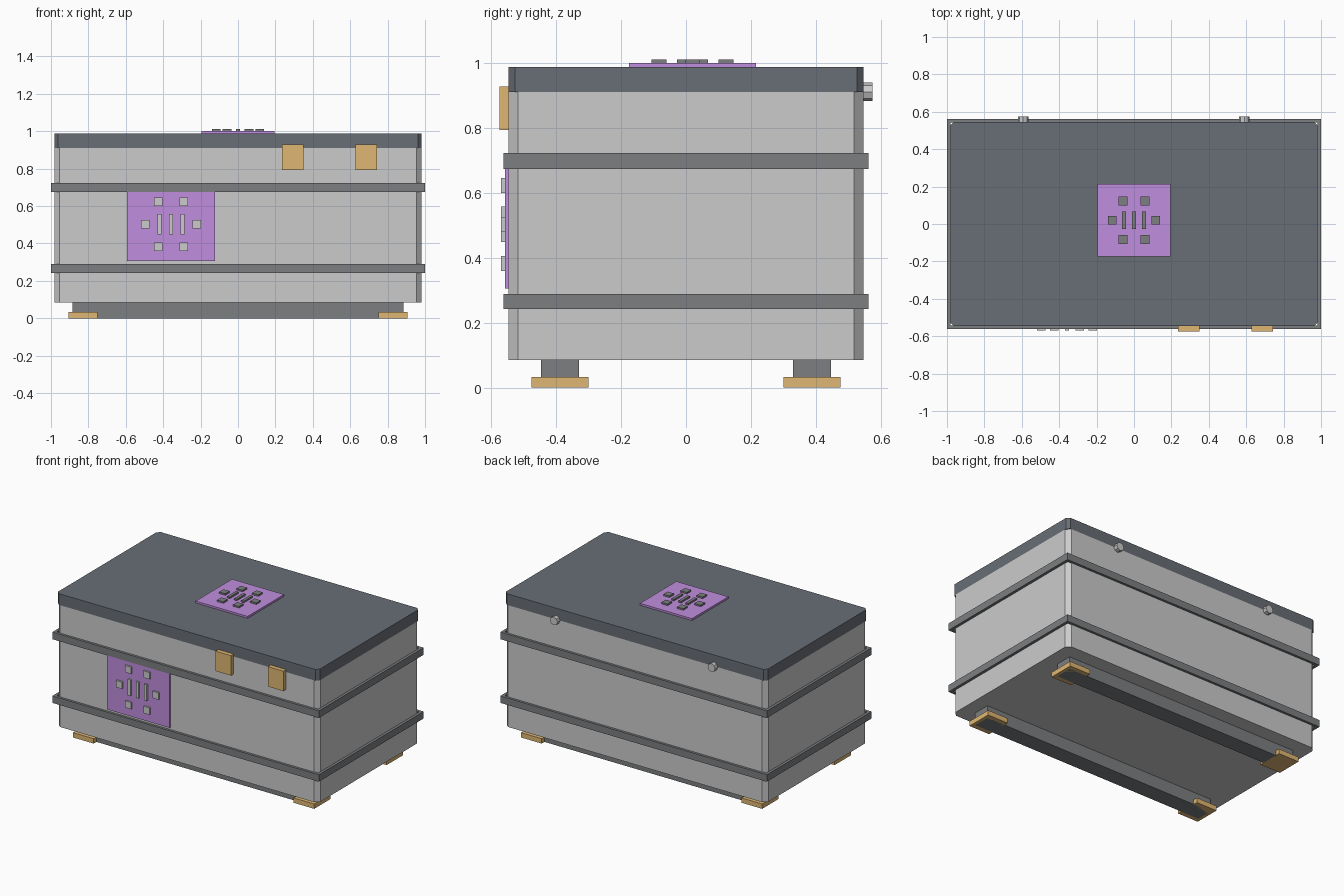
import bpy, bmesh, math
from mathutils import Matrix

if "Cube" in bpy.data.objects:
    bpy.data.objects.remove(bpy.data.objects["Cube"])


def material(name, rgb):
    m = bpy.data.materials.new(name)
    m.diffuse_color = (*rgb, 1)
    m.use_nodes = True
    m.node_tree.nodes["Principled BSDF"].inputs["Base Color"].default_value = m.diffuse_color
    return m


SLATE = material("slate", (0.14, 0.155, 0.18))
STEEL = material("steel", (0.2, 0.21, 0.22))
BRASS = material("brass", (0.74, 0.47, 0.17))
PURPLE = material("purple", (0.53, 0.27, 0.73))


def finish(name, bm, mat=None):
    bmesh.ops.recalc_face_normals(bm, faces=bm.faces)
    me = bpy.data.meshes.new(name)
    bm.to_mesh(me)
    bm.free()
    ob = bpy.data.objects.new(name, me)
    bpy.context.collection.objects.link(ob)
    if mat:
        me.materials.append(mat)
    return ob


def boxes(name, items, mat=None):
    """One object from (x0, x1, y0, y1, z0, z1) boxes."""
    bm = bmesh.new()
    for x0, x1, y0, y1, z0, z1 in items:
        m = (Matrix.Translation(((x0 + x1) / 2, (y0 + y1) / 2, (z0 + z1) / 2))
             @ Matrix.Diagonal((x1 - x0, y1 - y0, z1 - z0, 1)))
        bmesh.ops.create_cube(bm, size=1, matrix=m)
    return finish(name, bm, mat)


def chamfered_block(name, hx, hy, z0, z1, c, mat=None):
    """Block whose four upright corners are cut flat."""
    pts = [(hx, hy - c), (hx - c, hy), (c - hx, hy), (-hx, hy - c),
           (-hx, c - hy), (c - hx, -hy), (hx - c, -hy), (hx, c - hy)]
    bm = bmesh.new()
    base = bm.faces.new([bm.verts.new((x, y, z0)) for x, y in pts])
    ext = bmesh.ops.extrude_face_region(bm, geom=[base], use_keep_orig=True)
    top = [v for v in ext["geom"] if isinstance(v, bmesh.types.BMVert)]
    bmesh.ops.translate(bm, verts=top, vec=(0, 0, z1 - z0))
    return finish(name, bm, mat)


def pattern(dx, dz, side, bar_dx, size, bar_w, bar_h):
    """Rectangles (u, v, width, height) of the raised decoration."""
    rects = [(sx * dx, sz * dz, size, size) for sx in (-1, 1) for sz in (-1, 1)]
    rects += [(s * side, 0, size, size) for s in (-1, 1)]
    rects += [(k * bar_dx, 0, bar_w, bar_h) for k in (-1, 0, 1)]
    return rects


HX, HY = 0.982, 0.546

# Body and lid
chamfered_block("crate_body", HX, HY, 0.085, 0.911, 0.028)
chamfered_block("lid", HX, HY, 0.911, 0.987, 0.02, SLATE)

# Reinforcing bands: four strips around the body each
BX, BY, T = 1.0, 0.562, 0.02
for name, z0, z1 in (("lower_band", 0.242, 0.289), ("upper_band", 0.674, 0.722)):
    boxes(name, [(-BX, BX, -BY, T - BY, z0, z1), (-BX, BX, BY - T, BY, z0, z1),
                 (-BX, T - BX, T - BY, BY - T, z0, z1),
                 (BX - T, BX, T - BY, BY - T, z0, z1)], STEEL)

# Skids and foot pads
for side, s in (("front", -1), ("back", 1)):
    ya, yb = sorted((s * 0.33, s * 0.446))
    boxes(side + "_skid", [(-0.885, 0.885, ya, yb, 0, 0.085)], STEEL)
    ya, yb = sorted((s * 0.30, s * 0.476))
    boxes(side + "_foot_pads", [(-0.905, -0.75, ya, yb, 0, 0.033),
                                (0.75, 0.905, ya, yb, 0, 0.033)], BRASS)

# Latches on the front
for name, x in (("left_latch", 0.292), ("right_latch", 0.685)):
    boxes(name, [(x - 0.058, x + 0.058, -0.575, -0.54, 0.793, 0.928)], BRASS)

# Front panel with raised blocks
cx, cz = -0.358, 0.503
boxes("front_panel", [(cx - 0.235, cx + 0.235, -0.557, -0.54, cz - 0.198, cz + 0.198)], PURPLE)
boxes("front_panel_blocks",
      [(cx + u - w / 2, cx + u + w / 2, -0.569, -0.55, cz + v - h / 2, cz + v + h / 2)
       for u, v, w, h in pattern(0.069, 0.12, 0.1375, 0.061, 0.046, 0.021, 0.109)])

# Lid panel with raised blocks
cy = 0.02
boxes("lid_panel", [(-0.195, 0.195, cy - 0.195, cy + 0.195, 0.98, 1.0)], PURPLE)
boxes("lid_panel_blocks",
      [(u - w / 2, u + w / 2, cy + v - h / 2, cy + v + h / 2, 0.99, 1.011)
       for u, v, w, h in pattern(0.059, 0.103, 0.117, 0.053, 0.046, 0.02, 0.094)], STEEL)

# Hinge knobs on the back
for name, x in (("left_hinge", -0.593), ("right_hinge", 0.59)):
    bm = bmesh.new()
    m = Matrix.Translation((x, 0.5525, 0.911)) @ Matrix.Rotation(math.pi / 2, 4, "X")
    bmesh.ops.create_cone(bm, cap_ends=True, segments=8, radius1=0.028,
                          radius2=0.028, depth=0.045, matrix=m)
    finish(name, bm)
